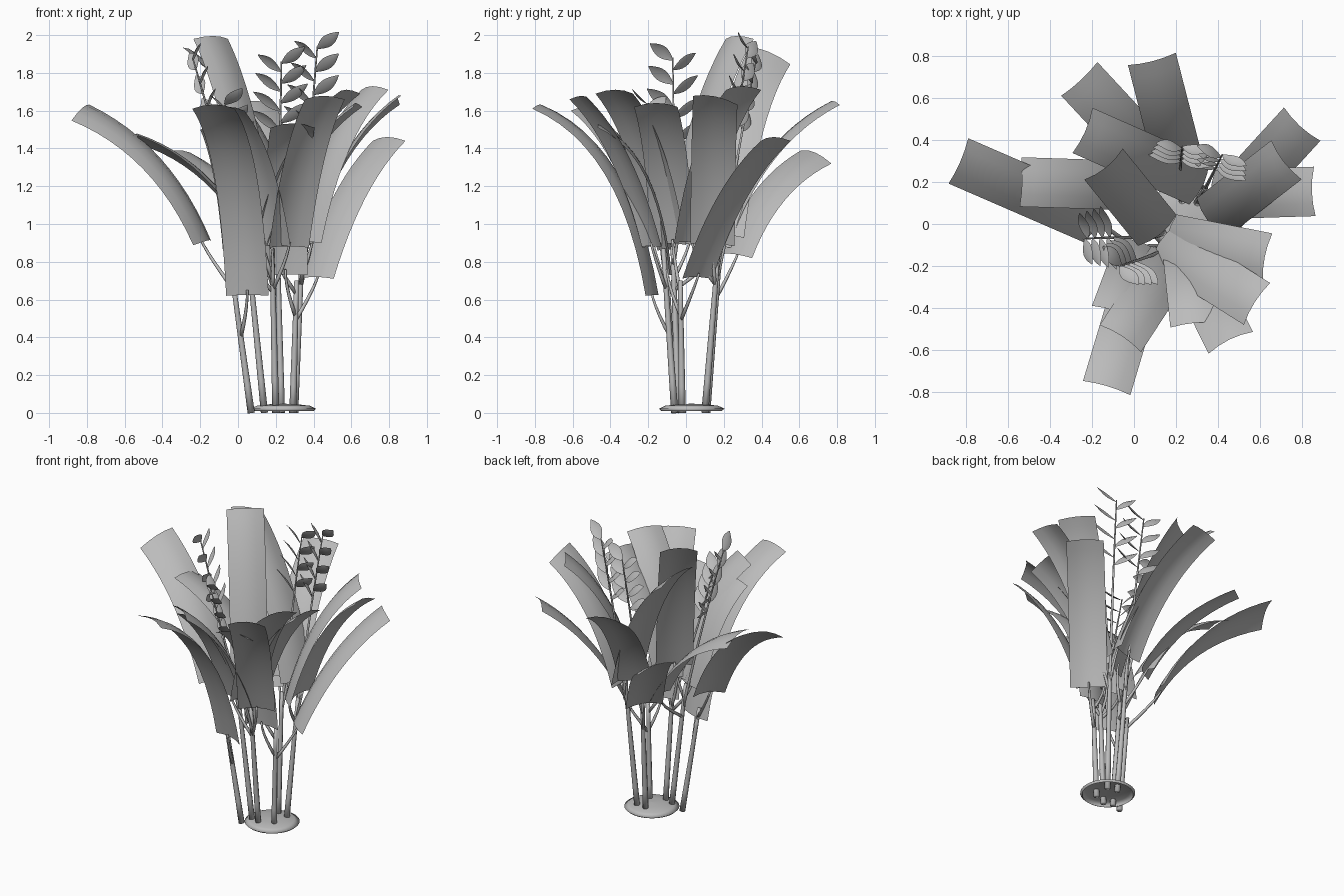
import bpy, bmesh, math
from mathutils import Vector

cube = bpy.data.objects.get("Cube")
if cube:
    bpy.data.objects.remove(cube, do_unlink=True)

grey = bpy.data.materials.new("plain_grey")
grey.use_nodes = True
colour = (0.5, 0.5, 0.5, 1)
grey.diffuse_color = colour
grey.node_tree.nodes["Principled BSDF"].inputs["Base Color"].default_value = colour


def finish(name, bm):
    me = bpy.data.meshes.new(name)
    bm.to_mesh(me)
    bm.free()
    me.materials.append(grey)
    for p in me.polygons:
        p.use_smooth = True
    ob = bpy.data.objects.new(name, me)
    bpy.context.collection.objects.link(ob)


def skin(bm, rows, closed=False):
    """Bridge rows of points into quads."""
    grid = [[bm.verts.new(p) for p in row] for row in rows]
    n = len(grid[0])
    for a, b in zip(grid, grid[1:]):
        for i in range(n if closed else n - 1):
            j = (i + 1) % n
            bm.faces.new((a[i], a[j], b[j], b[i]))
    return grid


def bezier(a, b, c, t):
    return a * (1 - t) ** 2 + b * 2 * t * (1 - t) + c * t * t


def tube(name, points, r0, r1, sides=8):
    """Tapered round stem through a list of points."""
    bm = bmesh.new()
    rows = []
    for i, p in enumerate(points):
        d = points[min(i + 1, len(points) - 1)] - points[max(i - 1, 0)]
        u = d.cross(Vector((0, 1, 0))).normalized()
        v = d.cross(u).normalized()
        r = r0 + (r1 - r0) * i / (len(points) - 1)
        rows.append([p + (u * math.cos(k * math.tau / sides) + v * math.sin(k * math.tau / sides)) * r
                     for k in range(sides)])
    grid = skin(bm, rows, True)
    bm.faces.new(grid[0])
    bm.faces.new(grid[-1])
    bmesh.ops.recalc_face_normals(bm, faces=bm.faces)
    finish(name, bm)


def blade(name, base, tip, roll=0, reach=0.33, lift=0.72, width=0.235):
    """Broad arching strip leaf, bowed across its width; roll tilts it sideways."""
    rise = tip - base
    out = Vector((rise.x, rise.y, 0))
    level = Vector((-out.y, out.x, 0)).normalized()
    bend = base + out * reach + Vector((0, 0, rise.z * lift))
    rows = []
    for i in range(13):
        t = i / 12
        p = bezier(base, bend, tip, t)
        tangent = (bend - base) * (1 - t) + (tip - bend) * t
        side = level + Vector((0, 0, roll * (0.3 + 0.7 * t)))
        normal = tangent.cross(level).normalized()
        if normal.z < 0:
            normal = -normal
        rows.append([p + side * width / 2 * s + normal * 0.025 * (1 - s * s)
                     for s in (-1, -0.5, 0, 0.5, 1)])
    bm = bmesh.new()
    skin(bm, rows)
    finish(name, bm)
    return (bend - base).normalized()


def leaflet(bm, root, along, across, length, width=0.075):
    """Small pointed oval leaf with a raised middle."""
    normal = along.cross(across).normalized()
    rows = []
    for i in range(9):
        t = i / 8
        half = width / 2 * math.sin(math.pi * (0.03 + 0.95 * t))
        mid = root + along * length * t + normal * 0.012 * math.sin(math.pi * t)
        rows.append([mid - across * half - normal * half * 0.25, mid,
                     mid + across * half - normal * half * 0.25])
    skin(bm, rows)


# Shallow open dish at the foot
centre = Vector((0.24, 0.03, 0))
bm = bmesh.new()
skin(bm, [[centre + Vector((r * math.cos(k * math.tau / 32), r * math.sin(k * math.tau / 32), z))
           for k in range(32)]
          for r, z in ((0.002, 0.049), (0.07, 0.046), (0.14, 0.038), (0.173, 0.022), (0.16, 0.01))], True)
finish("foot_dish", bm)

# Main stems: foot and top
stems = {
    "left": ((0.07, -0.06, 0), (-0.03, -0.1, 0.72)),
    "mid_left": ((0.14, -0.04, 0), (0.05, -0.07, 0.88)),
    "front": ((0.2, -0.06, 0), (0.18, -0.12, 0.87)),
    "back": ((0.23, 0.11, 0), (0.21, 0.18, 0.85)),
    "mid_right": ((0.29, -0.02, 0), (0.31, -0.03, 0.7)),
    "right": ((0.3, 0.1, 0), (0.34, 0.17, 0.85)),
}
for key, (a, b) in stems.items():
    a, b = Vector(a), Vector(b)
    stems[key] = (a, b)
    tube(key + "_stem", [a.lerp(b, i / 5) for i in range(6)], 0.019, 0.012)

# Broad leaves: stem, base, tip, then optional roll and arch
leaves = [
    ("left", (-0.19, 0.02, 0.9), (-0.835, 0.3, 1.59), -0.36),
    ("left", (0.05, -0.18, 0.62), (-0.13, -0.78, 1.61), 0, 0.22, 0.8),
    ("mid_left", (0.08, 0.18, 0.87), (-0.54, 0.2, 1.45), 0.2, 0.36, 0.78),
    ("mid_left", (0.11, -0.03, 1.0), (-0.145, 0.285, 1.98), 0, 0.4, 0.68),
    ("front", (0.18, -0.17, 0.88), (-0.065, -0.545, 1.6)),
    ("front", (0.03, -0.11, 0.86), (-0.09, -0.43, 1.5)),
    ("front", (0.27, -0.18, 0.875), (0.46, -0.565, 1.66), 0, 0.38, 0.7),
    ("front", (0.14, -0.1, 0.89), (0.585, -0.38, 1.69)),
    ("back", (0.13, 0.27, 0.83), (-0.26, 0.69, 1.355), 0.3),
    ("back", (0.23, 0.22, 0.94), (0.085, 0.785, 1.63)),
    ("right", (0.31, 0.2, 0.94), (-0.245, 0.445, 1.89), 0.38),
    ("mid_right", (0.42, 0.06, 0.71), (0.8, 0.475, 1.44), 0, 0.39, 0.68),
    ("mid_right", (0.25, -0.1, 0.73), (0.29, -0.48, 1.51), 0, 0.16, 0.82),
    ("mid_right", (0.18, -0.07, 0.89), (0.635, -0.16, 1.62)),
    ("right", (0.39, 0.14, 0.89), (0.86, 0.155, 1.655), -0.2),
    ("right", (0.37, 0.03, 0.9), (0.725, 0.305, 1.71)),
]
for n, (key, base, tip, *shape) in enumerate(leaves, 1):
    base, tip = Vector(base), Vector(tip)
    d = blade(f"broad_leaf_{n}", base, tip, *shape)
    a, b = stems[key]
    start = a.lerp(b, min(0.9, (base.z - 0.22) / b.z))
    end = base + d * 0.03
    tube(f"leaf_stalk_{n}", [bezier(start, base - d * 0.06, end, i / 5) for i in range(6)],
         0.011, 0.006, 6)

# Sprigs with paired leaflets: stem, top, spread direction, first height
sprigs = [
    ("back", (0.23, 0.37, 1.86), (1, -0.2, 0), 1.48),
    ("right", (0.42, 0.33, 1.94), (0.93, -0.42, 0), 1.5),
    ("mid_left", (-0.24, -0.07, 1.88), (0.3, -1, 0), 1.42),
    ("front", (-0.07, -0.2, 1.64), (0.7, -0.7, 0), 1.3),
]
for n, (key, top, spread, low) in enumerate(sprigs, 1):
    top, spread = Vector(top), Vector(spread).normalized()
    start = stems[key][0].lerp(stems[key][1], 0.8)
    axis = (top - start).normalized()
    inward = axis.cross(spread).normalized()
    if inward.dot(centre - top) < 0:
        inward = -inward
    bend = start.lerp(top, 0.5) + inward * 0.02
    path = [bezier(start, bend, top, i / 10) for i in range(11)]
    tube(f"sprig_stem_{n}", path, 0.011, 0.004, 6)
    bm = bmesh.new()
    t0 = (low - start.z) / (top.z - start.z)
    for k in range(4):
        for s in (-1, 1):
            t = t0 + (1 - t0) * (k + (0.5 if s > 0 else 0.1)) / 3.6
            along = (spread * s + Vector((0, 0, 0.7))).normalized()
            # inner edge of each leaflet is turned upward
            upward = inward.cross(along).normalized()
            if upward.z < 0:
                upward = -upward
            across = (inward + upward * 0.8).normalized()
            leaflet(bm, bezier(start, bend, top, t), along, across, 0.19 - 0.012 * k)
    finish(f"sprig_leaflets_{n}", bm)
